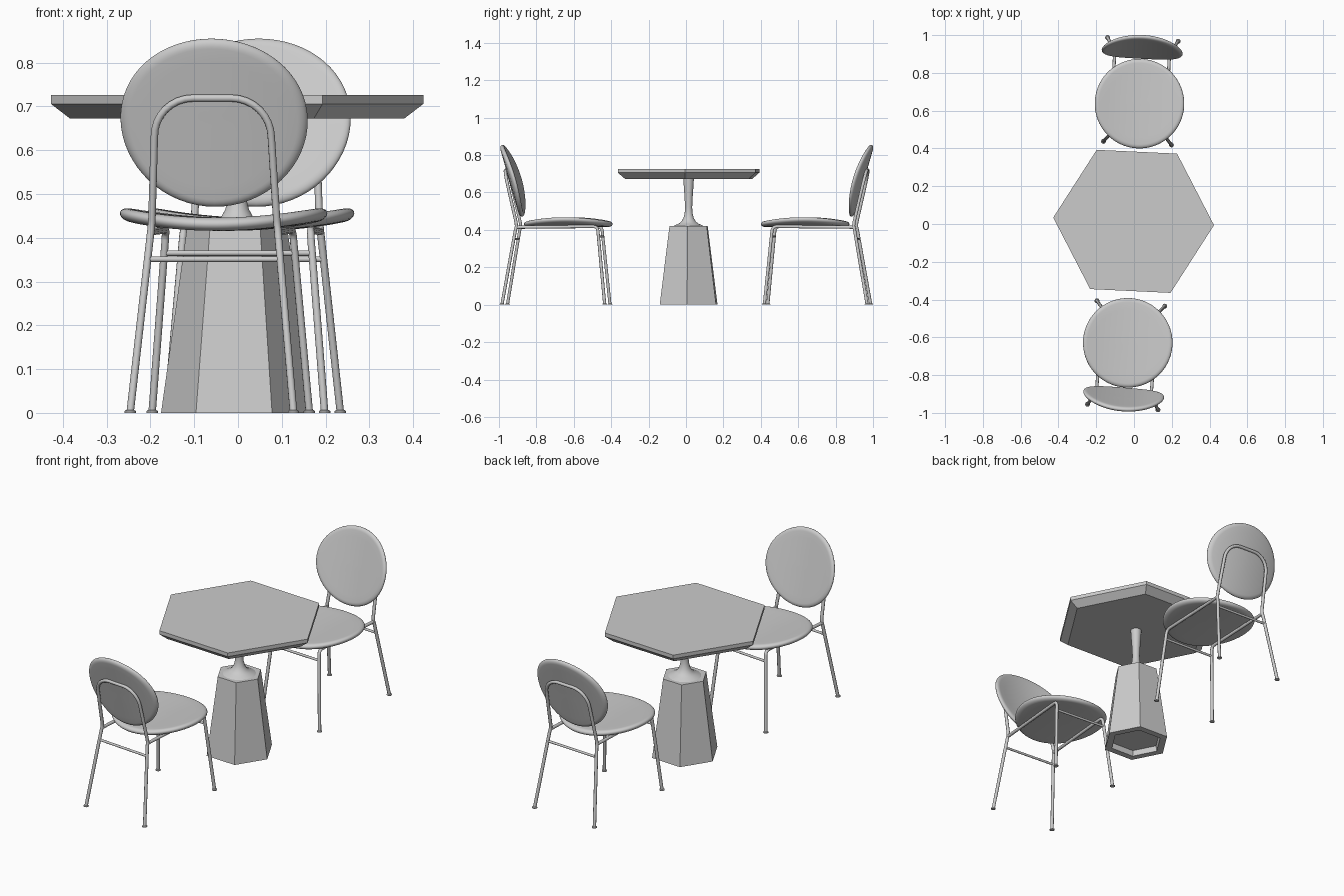
import bpy, bmesh, math
from mathutils import Matrix, Vector

if "Cube" in bpy.data.objects:
    bpy.data.objects.remove(bpy.data.objects["Cube"])


def add_mesh(name, bm, mat, smooth=None):
    bmesh.ops.recalc_face_normals(bm, faces=bm.faces)
    me = bpy.data.meshes.new(name)
    bm.to_mesh(me)
    bm.free()
    ob = bpy.data.objects.new(name, me)
    bpy.context.collection.objects.link(ob)
    ob.matrix_world = mat
    if smooth:
        bpy.ops.object.select_all(action='DESELECT')
        ob.select_set(True)
        bpy.context.view_layer.objects.active = ob
        bpy.ops.object.shade_smooth_by_angle(angle=math.radians(smooth))
    return ob


def lathe(name, profile, sides, mat, smooth=None, warp=None):
    """Revolve (radius, z) points; the optional warp moves every point."""
    warp = warp or (lambda p: p)
    bm = bmesh.new()
    rings = []
    for r, z in profile:
        n = 1 if r == 0 else sides
        rings.append([bm.verts.new(warp(Vector((r * math.cos(math.tau * i / sides),
                                                r * math.sin(math.tau * i / sides), z))))
                      for i in range(n)])
    for a, b in zip(rings, rings[1:]):
        for i in range(sides):
            j = (i + 1) % sides
            loop = [a[i % len(a)], a[j % len(a)], b[j % len(b)], b[i % len(b)]]
            bm.faces.new(list(dict.fromkeys(loop)))
    return add_mesh(name, bm, mat, smooth)


def tube(name, points, mat, radius=0.0085):
    cu = bpy.data.curves.new(name, 'CURVE')
    cu.dimensions = '3D'
    cu.bevel_depth = radius
    cu.bevel_resolution = 3
    cu.use_fill_caps = True
    sp = cu.splines.new('POLY')
    sp.points.add(len(points) - 1)
    for p, co in zip(sp.points, points):
        p.co = (*co, 1)
    sp.use_smooth = True
    ob = bpy.data.objects.new(name, cu)
    bpy.context.collection.objects.link(ob)
    ob.matrix_world = mat
    bpy.ops.object.select_all(action='DESELECT')
    ob.select_set(True)
    bpy.context.view_layer.objects.active = ob
    bpy.ops.object.convert(target='MESH')


def cushion_profile(radius, half):
    """Flat pillow section with a rounded rim, from bottom centre to top centre."""
    rim = 0.022
    inner = radius - rim
    pts = [(0, -half)] + [(inner * k / 6, -half) for k in range(1, 6)]
    for k in range(13):
        a = -math.pi / 2 + math.pi * k / 12
        pts.append((inner + rim * math.cos(a), half * math.sin(a)))
    return pts + [(inner * k / 6, half) for k in range(5, 0, -1)] + [(0, half)]


def chair(tag, mat):
    # Seat, its left and right edges curving up
    lathe("seat_" + tag, cushion_profile(0.237, 0.015), 64, mat, 50,
          lambda p: Vector((p.x, p.y, 0.431 + p.z + 0.45 * p.x ** 2)))

    # Backrest, leaning back and wrapping forward at the sides
    t = math.radians(16)
    up = Vector((0, -math.sin(t), math.cos(t)))
    out = Vector((0, math.cos(t), math.sin(t)))
    lathe("backrest_" + tag, cushion_profile(0.2145, 0.013), 64, mat, 50,
          lambda p: Vector((p.x, -0.301, 0.663)) + up * p.y * 0.93
          + out * (p.z + 0.6 * p.x ** 2))

    # Rear legs and back hoop in one tube
    def lean(z):
        return -0.266 - 0.069 * (z - 0.43) / 0.295
    half = [(0.187, -0.341, 0.003), (0.147, -0.272, 0.40), (0.145, -0.267, 0.42),
            (0.143, -0.269, 0.44)]
    for k in range(9):
        a = math.pi / 2 * k / 8
        z = 0.63 + 0.089 * math.sin(a)
        half.append((0.044 + 0.09 * math.cos(a), lean(z), z))
    tube("rear_legs_and_hoop_" + tag, half + [(-x, y, z) for x, y, z in reversed(half)], mat)

    # Front legs bending into the side rails, and foot pads
    for s, side in ((-1, "left"), (1, "right")):
        tube(f"front_leg_and_rail_{side}_{tag}",
             [(s * 0.18, 0.209, 0.003), (s * 0.147, 0.17, 0.395), (s * 0.146, 0.166, 0.408),
              (s * 0.145, 0.156, 0.416), (s * 0.145, 0.14, 0.418), (s * 0.145, -0.267, 0.414)], mat)
        for x, y, end in ((0.18, 0.209, "front"), (0.187, -0.341, "rear")):
            lathe(f"{end}_foot_{side}_{tag}",
                  [(0, 0), (0.013, 0), (0.013, 0.004), (0.009, 0.007), (0, 0.007)], 16,
                  mat @ Matrix.Translation((s * x, y, 0)), 30)

    # Crossbars
    for end, x, y, z in (("front", 0.149, 0.173, 0.365), ("rear", 0.152, -0.280, 0.351)):
        tube(f"{end}_crossbar_{tag}", [(-x, y, z), (x, y, z)], mat, 0.0065)


# Table: hexagonal top, round stem, tapered hexagonal base hollow underneath
table = Matrix.Translation((-0.002, 0.014, 0)) @ Matrix.Rotation(math.radians(-2.7), 4, 'Z')
lathe("table_top", [(0, 0.673), (0.383, 0.673), (0.426, 0.706), (0.426, 0.726), (0, 0.726)], 6, table)
lathe("table_stem", [(0, 0.418), (0.085, 0.418), (0.075, 0.424), (0.055, 0.432), (0.038, 0.445),
                     (0.027, 0.465), (0.021, 0.49), (0.019, 0.52), (0.022, 0.58),
                     (0.027, 0.65), (0.028, 0.675), (0, 0.675)], 32, table, 50)
lathe("table_base", [(0, 0.03), (0.13, 0.03), (0.135, 0), (0.174, 0), (0.115, 0.42), (0, 0.42)], 6, table)

# Two facing chairs
chair("a", Matrix.Translation((-0.033, -0.629, 0)) @ Matrix.Rotation(math.radians(-4.5), 4, 'Z'))
chair("b", Matrix.Translation((0.029, 0.637, 0)) @ Matrix.Rotation(math.radians(177), 4, 'Z'))
